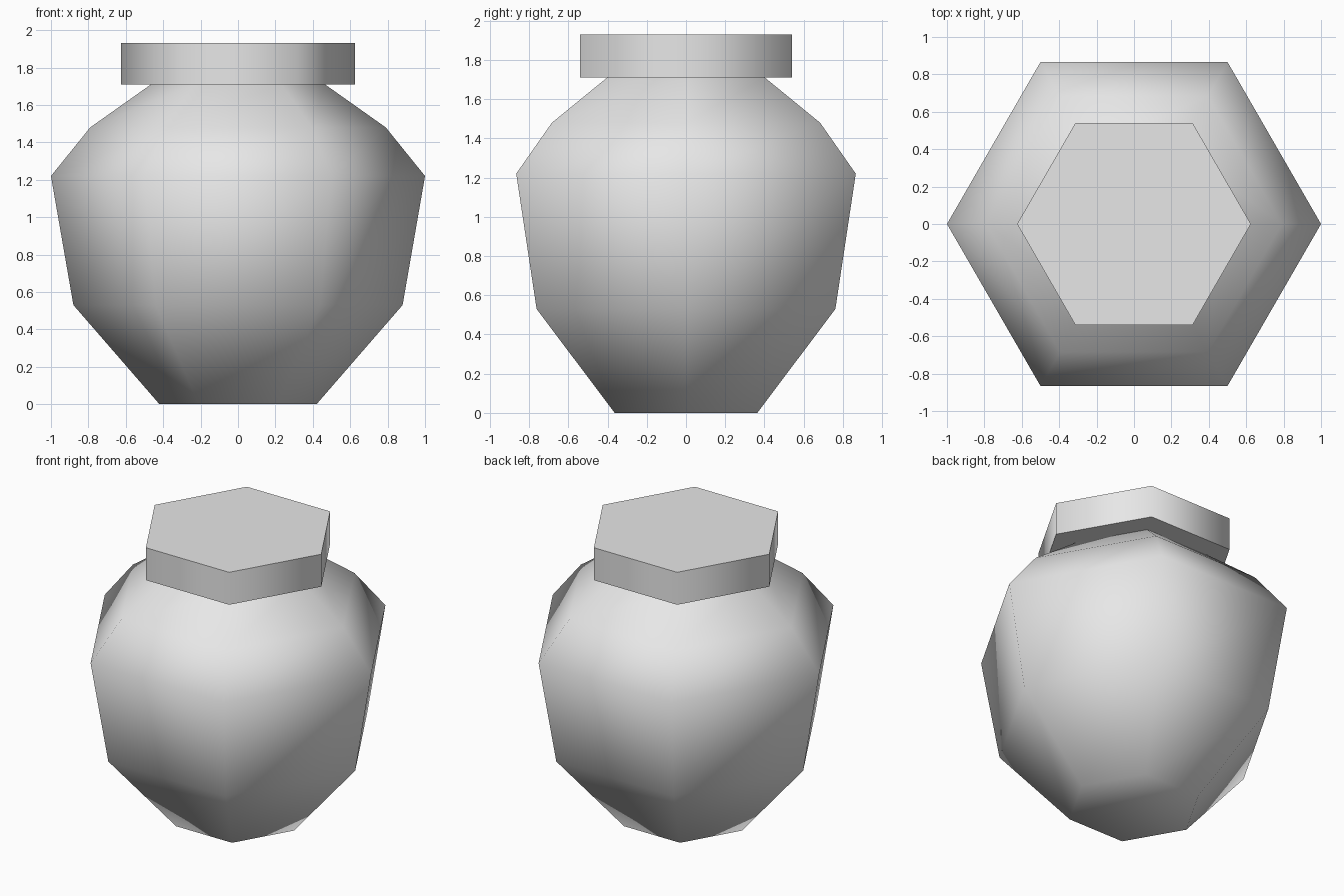
import bpy
import bmesh
import math

cube = bpy.data.objects.get("Cube")
if cube:
    bpy.data.objects.remove(cube, do_unlink=True)

SIDES = 6

# Single plain clay colour
clay = bpy.data.materials.new("pale_grey_clay")
clay.use_nodes = True
clay.diffuse_color = (0.8, 0.8, 0.8, 1)
clay.node_tree.nodes["Principled BSDF"].inputs["Base Color"].default_value = (0.8, 0.8, 0.8, 1)


def lathe(name, profile, sharp_angle):
    """Six-sided closed solid from (radius, height) points, bottom to top."""
    bm = bmesh.new()
    rings = []
    for radius, z in profile:
        angles = [math.tau * i / SIDES for i in range(SIDES)]
        rings.append([bm.verts.new((radius * math.cos(a), radius * math.sin(a), z))
                      for a in angles])
    for low, high in zip(rings, rings[1:]):
        for i in range(SIDES):
            j = (i + 1) % SIDES
            bm.faces.new((low[i], low[j], high[j], high[i]))
    bm.faces.new(rings[0][::-1])
    bm.faces.new(rings[-1])
    bmesh.ops.recalc_face_normals(bm, faces=bm.faces)
    mesh = bpy.data.meshes.new(name)
    bm.to_mesh(mesh)
    bm.free()
    mesh.materials.append(clay)
    obj = bpy.data.objects.new(name, mesh)
    bpy.context.collection.objects.link(obj)
    bpy.ops.object.select_all(action="DESELECT")
    obj.select_set(True)
    bpy.context.view_layer.objects.active = obj
    bpy.ops.object.shade_smooth_by_angle(angle=math.radians(sharp_angle))
    return obj


# Bulging pot body, its neck ending just inside the lid
lathe("pot_body", [(0.42, 0), (0.88, 0.53), (1, 1.22), (0.79, 1.48),
                   (0.465, 1.71), (0.45, 1.72)], 80)

# Flat overhanging lid with crisp top and bottom edges
lathe("pot_lid", [(0.625, 1.71), (0.625, 1.93)], 70)
